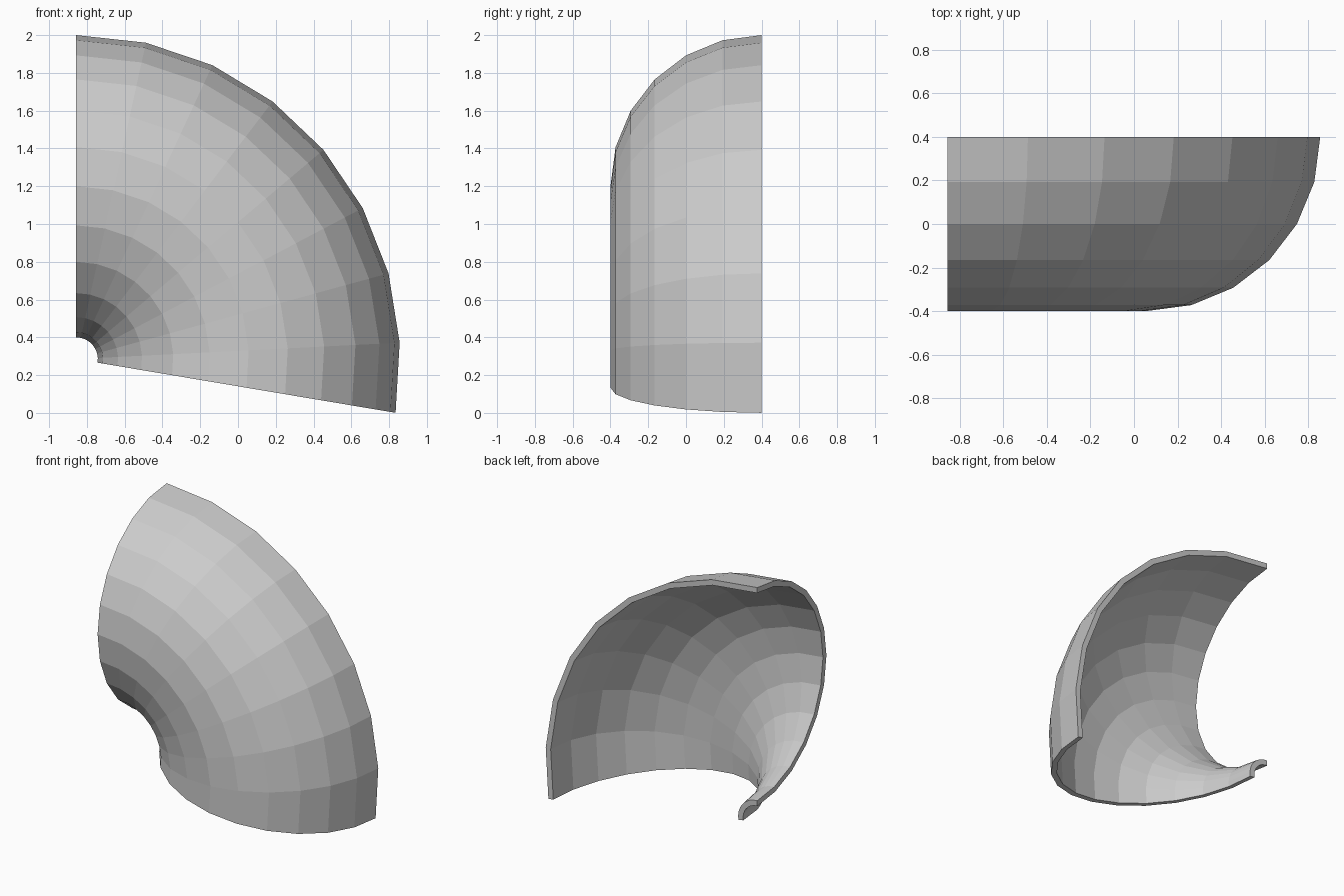
import bpy
import bmesh
from math import sin, cos, pi, radians

cube = bpy.data.objects.get("Cube")
if cube:
    bpy.data.objects.remove(cube, do_unlink=True)

# Dimensions of the bent half pipe
AXIS_X, AXIS_Z, BACK_Y = -0.857, 0.285, 0.4
BEND_RADIUS, PIPE_RADIUS, WALL = 0.915, 0.8, 0.04
SWEEP, BEND_STEPS, ARC_STEPS = radians(99.55), 8, 12

# Plain grey material
grey = bpy.data.materials.new("plain grey")
grey.use_nodes = True
colour = (0.6, 0.6, 0.6, 1.0)
grey.diffuse_color = colour
grey.node_tree.nodes["Principled BSDF"].inputs["Base Color"].default_value = colour


def half_circle(radius):
    """Half-circle section as (distance from bend axis, y) pairs."""
    angles = [pi * i / ARC_STEPS for i in range(ARC_STEPS + 1)]
    return [(BEND_RADIUS + radius * cos(a), BACK_Y - radius * sin(a)) for a in angles]


# Closed C-shaped section: outer arc, then inner arc back again
section = half_circle(PIPE_RADIUS) + half_circle(PIPE_RADIUS - WALL)[::-1]
count = len(section)

# Sweep the section around the bend axis
bm = bmesh.new()
rings = []
for step in range(BEND_STEPS + 1):
    a = SWEEP * step / BEND_STEPS
    rings.append([bm.verts.new((AXIS_X + r * sin(a), y, AXIS_Z + r * cos(a)))
                  for r, y in section])
for a, b in zip(rings, rings[1:]):
    for i in range(count):
        j = (i + 1) % count
        bm.faces.new((a[i], a[j], b[j], b[i]))

# Close the wall at both ends
for ring in (rings[0], rings[-1]):
    for i in range(ARC_STEPS):
        bm.faces.new((ring[i], ring[i + 1], ring[count - 2 - i], ring[count - 1 - i]))
bmesh.ops.recalc_face_normals(bm, faces=bm.faces[:])

mesh = bpy.data.meshes.new("half_pipe_elbow")
bm.to_mesh(mesh)
bm.free()
mesh.materials.append(grey)
elbow = bpy.data.objects.new("half_pipe_elbow", mesh)
bpy.context.collection.objects.link(elbow)
